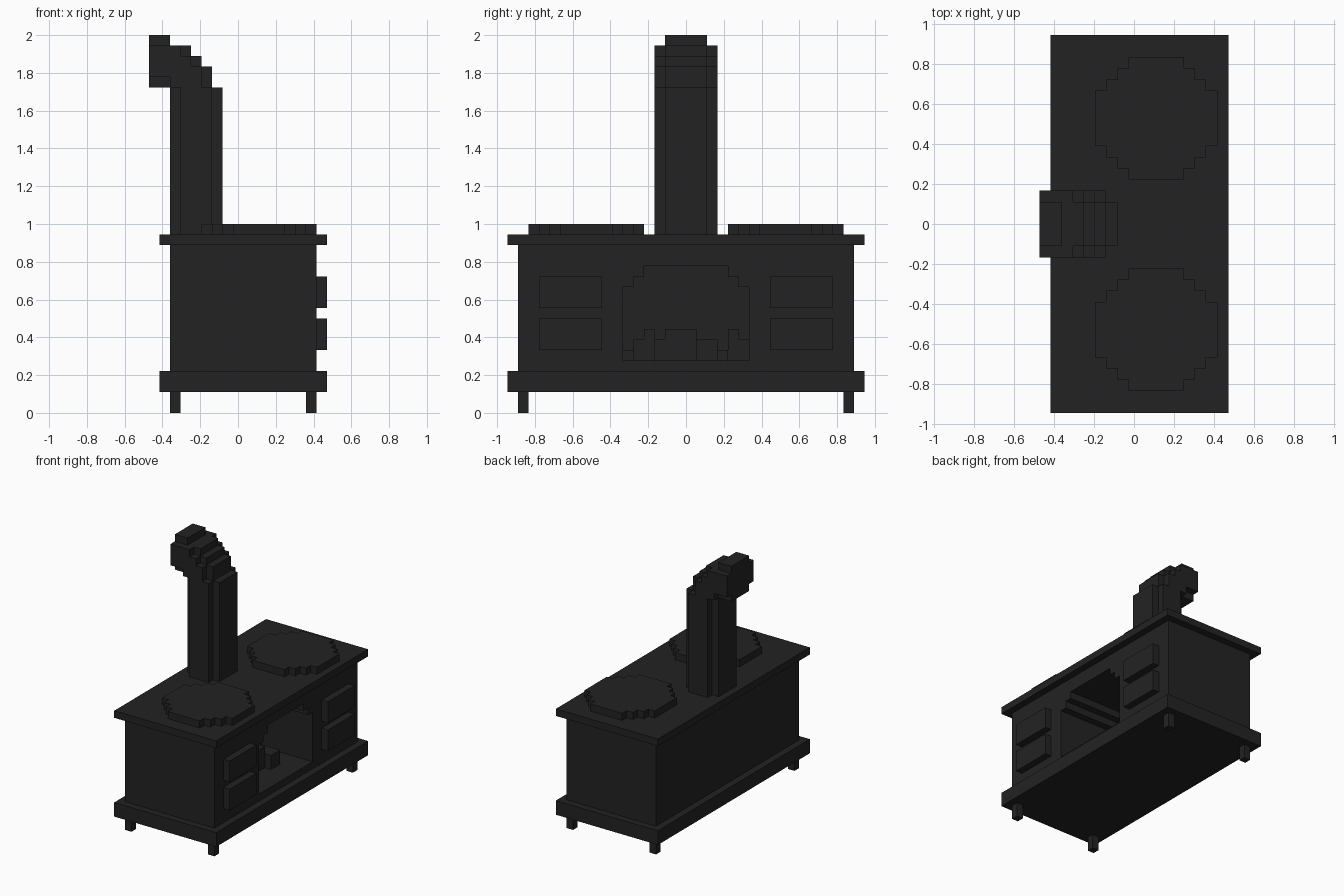
import bpy
import bmesh
from mathutils import Vector

if "Cube" in bpy.data.objects:
    bpy.data.objects.remove(bpy.data.objects["Cube"], do_unlink=True)

U = 1 / 18       # one block
X0 = 8.5         # block columns along x are counted from the back edge

# Single cast iron colour
iron = bpy.data.materials.new("black_iron")
iron.use_nodes = True
colour = (0.0165, 0.0165, 0.0165, 1)
iron.diffuse_color = colour
iron.node_tree.nodes["Principled BSDF"].inputs["Base Color"].default_value = colour


def prism(name, axis, profile, start, end):
    """Extrude a block-unit outline along x, y or z."""
    def place(a, b, c):
        x, y, z = {"x": (c, a, b), "y": (a, c, b), "z": (a, b, c)}[axis]
        return Vector(((x - X0) * U, y * U, z * U))
    bm = bmesh.new()
    face = bm.faces.new([bm.verts.new(place(a, b, start)) for a, b in profile])
    out = bmesh.ops.extrude_face_region(bm, geom=[face])
    shift = place(0, 0, end) - place(0, 0, start)
    moved = [g for g in out["geom"] if isinstance(g, bmesh.types.BMVert)]
    bmesh.ops.translate(bm, verts=moved, vec=shift)
    bmesh.ops.recalc_face_normals(bm, faces=bm.faces)
    mesh = bpy.data.meshes.new(name)
    bm.to_mesh(mesh)
    bm.free()
    mesh.materials.append(iron)
    obj = bpy.data.objects.new(name, mesh)
    bpy.context.collection.objects.link(obj)
    return obj


def box(name, x, y, z):
    outline = [(x[0], y[0]), (x[1], y[0]), (x[1], y[1]), (x[0], y[1])]
    return prism(name, "z", outline, *z)


# Base slab and overhanging top plate
box("base_slab", (1, 17), (-17, 17), (2, 4))
box("top_plate", (1, 17), (-17, 17), (16, 17))

# Body: back block, sill and a stepped arch around the firebox
box("body_back", (2, 4), (-16, 16), (4, 16))
box("firebox_sill", (4, 16), (-16, 16), (4, 5))
half_arch = [(6, 5), (6, 12), (5, 12), (5, 13), (4, 13), (4, 14)]
arch = half_arch + [(-y, z) for y, z in reversed(half_arch)]
prism("body_arch", "x", [(16, 16), (16, 5)] + arch + [(-16, 5), (-16, 16)], 4, 16)

# Round hotplates in stepped blocks
quarter = [(5.5, 2.5), (4.5, 2.5), (4.5, 3.5), (3.5, 3.5), (3.5, 4.5), (2.5, 4.5), (2.5, 5.5)]
half = quarter + [(-x, y) for x, y in reversed(quarter)]
circle = half + [(-x, -y) for x, y in half]

for side, s in (("left", 1), ("right", -1)):
    prism(side + "_hotplate", "z", [(x + 10.5, y + 9.5 * s) for x, y in circle], 17, 18)
    # Legs
    for end, x in (("back", 2), ("front", 15)):
        box(f"{side}_{end}_leg", (x, x + 1), sorted((15 * s, 16 * s)), (0, 2))
    # Drawer fronts
    for level, z in (("lower", 6), ("upper", 10)):
        box(f"{side}_{level}_drawer", (16, 17), sorted((8 * s, 14 * s)), (z, z + 3))

# Log pile: back, front, y range, top
logs = [(6, 9, -6, -5, 6), (6, 10, -5, -4, 7), (7, 10, -4, -3, 8), (8, 12, -3, -2, 7),
        (8, 12, -2, 1, 8), (8, 13, 1, 3, 7), (7, 10, 3, 4, 6), (5, 8, 4, 5, 8), (5, 8, 5, 6, 7)]
for n, (xa, xb, ya, yb, top) in enumerate(logs, 1):
    box(f"log_{n}", (xa, xb), (ya, yb), (5, top))

# Flue pipe with a stepped elbow: wide core plus inset side layers
core = [(2, 17), (7, 17), (7, 31), (6, 31), (6, 33), (5, 33), (5, 34), (4, 34),
        (4, 35), (2, 35), (2, 36), (0, 36), (0, 31), (2, 31)]
cheek = [(3, 17), (6, 17), (6, 31), (5, 31), (5, 33), (4, 33), (4, 34), (3, 34),
         (3, 35), (0, 35), (0, 32), (2, 32), (2, 31), (3, 31)]
prism("flue_core", "y", core, -2, 2)
prism("flue_left_layer", "y", cheek, 2, 3)
prism("flue_right_layer", "y", cheek, -3, -2)
